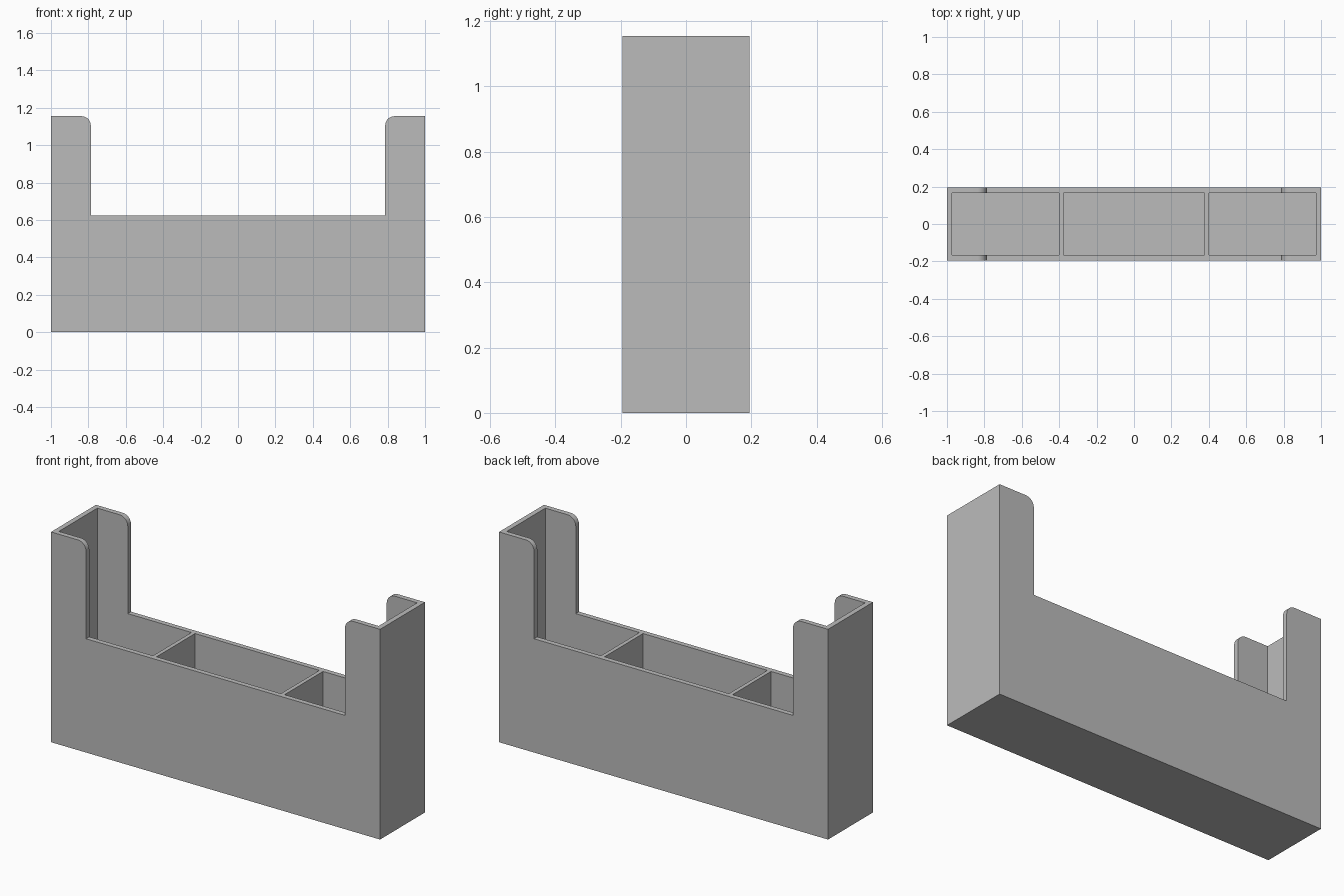
import bpy
import bmesh
from math import cos, sin, pi

cube = bpy.data.objects.get("Cube")
if cube:
    bpy.data.objects.remove(cube, do_unlink=True)

DEPTH, HEIGHT = 0.195, 1.155      # half depth, full height
WALL, FLOOR = 0.028, 0.03
RIM, NOTCH, RADIUS = 0.625, 0.787, 0.05
DIVIDER_X, DIVIDER = 0.389, 0.011  # divider centre and half thickness

grey = bpy.data.materials.new("Plain grey")
grey.use_nodes = True
colour = (0.5, 0.5, 0.5, 1)
grey.diffuse_color = colour
grey.node_tree.nodes["Principled BSDF"].inputs["Base Color"].default_value = colour


def add_object(name, bm):
    bmesh.ops.recalc_face_normals(bm, faces=bm.faces)
    mesh = bpy.data.meshes.new(name)
    bm.to_mesh(mesh)
    bm.free()
    mesh.materials.append(grey)
    obj = bpy.data.objects.new(name, mesh)
    bpy.context.collection.objects.link(obj)
    return obj


def prism(name, outline, half_depth):
    """Extrude an x-z outline through the depth."""
    bm = bmesh.new()
    face = bm.faces.new([bm.verts.new((x, -half_depth, z)) for x, z in outline])
    new = bmesh.ops.extrude_face_region(bm, geom=[face])["geom"]
    bmesh.ops.translate(bm, vec=(0, 2 * half_depth, 0),
                        verts=[v for v in new if isinstance(v, bmesh.types.BMVert)])
    return add_object(name, bm)


# U-shaped body with a rounded inner corner on each raised end
steps = 8
right_half = [(1, 0), (1, HEIGHT)]
for i in range(steps + 1):
    a = pi / 2 + pi / 2 * i / steps
    right_half.append((NOTCH + RADIUS + RADIUS * cos(a), HEIGHT - RADIUS + RADIUS * sin(a)))
right_half.append((NOTCH, RIM))
body = prism("organizer_body", right_half + [(-x, z) for x, z in reversed(right_half)], DEPTH)

# Three pockets, leaving outer walls, floor and two dividers
end, inner, outer = 1 - WALL, DIVIDER_X - DIVIDER, DIVIDER_X + DIVIDER
cutters = []
for name, x0, x1 in (("left_pocket", outer, end), ("middle_pocket", -inner, inner),
                     ("right_pocket", -end, -outer)):
    top = HEIGHT + 0.1
    cutter = prism(name, [(x0, FLOOR), (x1, FLOOR), (x1, top), (x0, top)], DEPTH - WALL)
    cutter.hide_render = True
    cutters.append(cutter)
    cut = body.modifiers.new(name, 'BOOLEAN')
    cut.operation = 'DIFFERENCE'
    cut.solver = 'EXACT'
    cut.object = cutter

# Apply the cuts and remove the cutters
bpy.context.view_layer.update()
result = bpy.data.meshes.new_from_object(body.evaluated_get(bpy.context.evaluated_depsgraph_get()))
body.modifiers.clear()
body.data = result
for cutter in cutters:
    bpy.data.objects.remove(cutter, do_unlink=True)

# Smooth only the rounded corners
bpy.ops.object.select_all(action='DESELECT')
body.select_set(True)
bpy.context.view_layer.objects.active = body
bpy.ops.object.shade_smooth_by_angle(angle=pi / 6)
